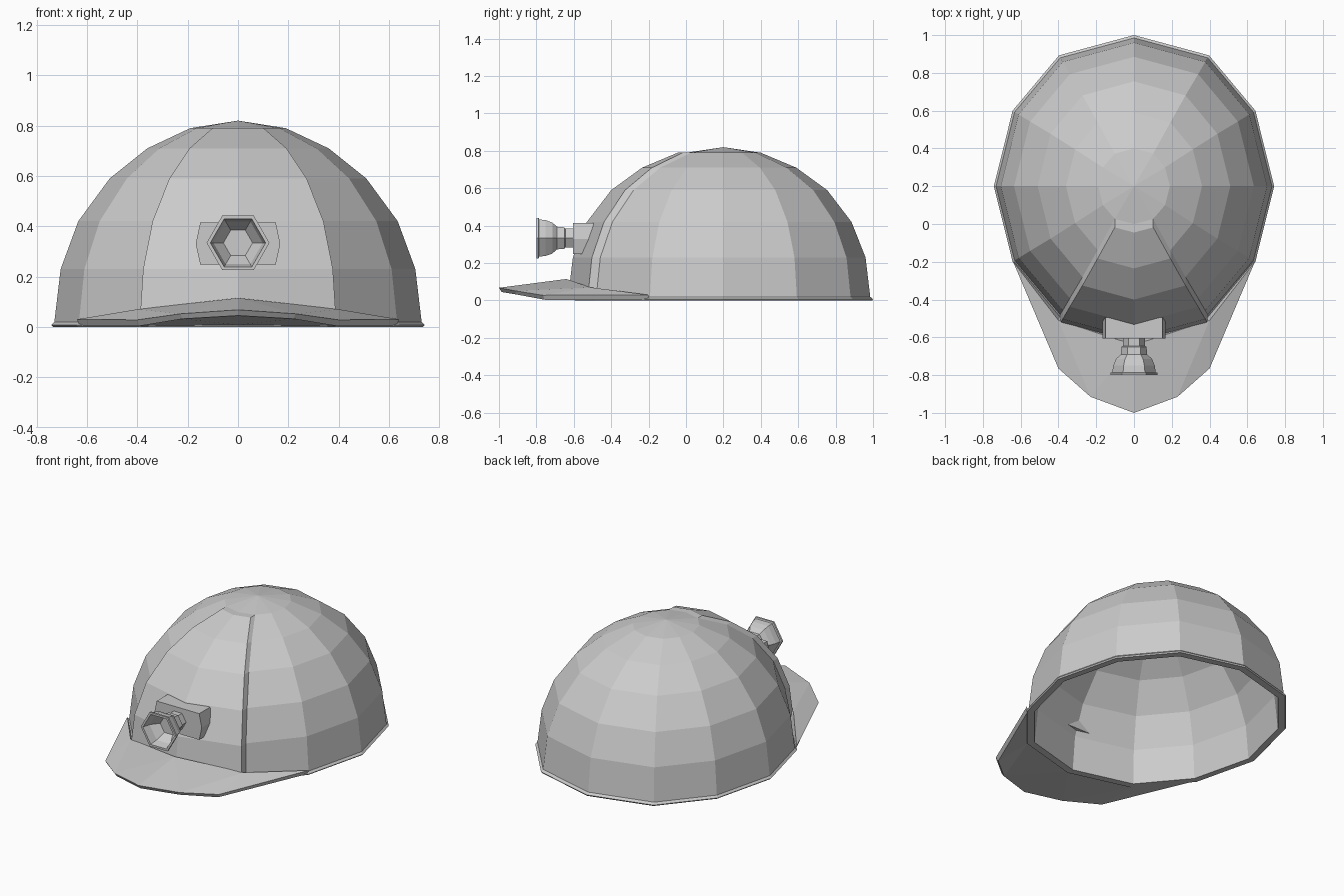
import bpy, bmesh
from math import sin, cos, pi

if "Cube" in bpy.data.objects:
    bpy.data.objects.remove(bpy.data.objects["Cube"])


def make(name, verts, faces, mirror=False):
    me = bpy.data.meshes.new(name)
    me.from_pydata(verts, [], faces)
    bm = bmesh.new()
    bm.from_mesh(me)
    if mirror:
        bmesh.ops.mirror(bm, geom=bm.verts[:] + bm.edges[:] + bm.faces[:],
                         axis='X', merge_dist=0.0005)
    bmesh.ops.remove_doubles(bm, verts=bm.verts, dist=0.0005)
    bmesh.ops.recalc_face_normals(bm, faces=bm.faces)
    bm.to_mesh(me)
    bm.free()
    ob = bpy.data.objects.new(name, me)
    bpy.context.collection.objects.link(ob)
    return ob


def bridge(rings, n):
    """Quads between consecutive closed rings of n points."""
    return [(r * n + i, r * n + (i + 1) % n, (r + 1) * n + (i + 1) % n, (r + 1) * n + i)
            for r in range(rings - 1) for i in range(n)]


# Dome: height, half width, half length of each ring
SHELL = [(0.79, 0.19, 0.20), (0.71, 0.36, 0.39), (0.59, 0.51, 0.555),
         (0.42, 0.635, 0.685), (0.23, 0.705, 0.76), (0.02, 0.73, 0.785)]
CY = 0.2


def dome_point(z, rx, ry, i):
    a = i * pi / 6
    wide = 1.07 if i % 6 in (1, 5) else 1.0
    return (rx * sin(a) * wide, CY - ry * cos(a), z)


# Helmet shell with a small lip and an inner wall
t = 0.035
inner = [(z - t * (0.3 + 0.7 * z), rx - t * (1 - 0.6 * z), ry - t * (1 - 0.6 * z))
         for z, rx, ry in reversed(SHELL[:-1])]
rows = SHELL + [(0.008, 0.742, 0.80), (0.0, 0.735, 0.795), (0.0, 0.695, 0.75)] + inner
verts = [dome_point(*row, i) for row in rows for i in range(12)]
faces = bridge(len(rows), 12)
for z, start in ((0.82, 0), (0.788, (len(rows) - 1) * 12)):
    verts.append((0, CY, z))
    faces += [(start + i, start + (i + 1) % 12, len(verts) - 1) for i in range(12)]
make("helmet_shell", verts, faces)

# Raised front panel: shell strip pushed forward, with side walls
verts, faces = [], []
for row in SHELL:
    strip = [dome_point(*row, i) for i in (-1, 0, 1)]
    front = [(x, y - 0.045, z) for x, y, z in strip]
    verts += [strip[0]] + front + [strip[2]]
for r in range(len(SHELL) - 1):
    for i in range(4):
        a = r * 5 + i
        faces.append((a, a + 1, a + 6, a + 5))
verts.append(dome_point(*SHELL[0], 0))
c = len(verts) - 1
faces += [(0, 1, 2, c), (c, 2, 3, 4)]
make("front_panel", verts, faces)

# Peak: one half, top and underside, mirrored
top = [(0.64, -0.2, 0.03), (0.4, -0.51, 0.07), (0, -0.64, 0.115),
       (0.4, -0.765, 0.028), (0.23, -0.915, 0.052), (0, -1.0, 0.068)]
under = [(0.63, -0.2, 0.004), (0.39, -0.49, 0.004), (0, -0.595, 0.008),
         (0.39, -0.755, 0.004), (0.22, -0.905, 0.032), (0, -0.985, 0.045)]
tris = [(0, 3, 1), (1, 3, 4), (1, 4, 2), (2, 4, 5)]
faces = tris + [tuple(i + 6 for i in reversed(f)) for f in tris]
faces += [(a, b, b + 6, a + 6) for a, b in ((0, 3), (3, 4), (4, 5), (1, 0), (2, 1))]
make("peak", top + under, faces, mirror=True)

# Lamp mount: six-sided plate against the panel
outline = [(-0.15, 0.415), (-0.168, 0.33), (-0.15, 0.248),
           (0.15, 0.248), (0.168, 0.33), (0.15, 0.415)]
verts = [(x, y, z) for y in (-0.605, -0.495) for x, z in outline]
make("lamp_mount", verts, bridge(2, 6) + [tuple(range(6)), tuple(range(6, 12))])

# Lamp: hexagonal lathe along y with a hollow reflector
profile = [(-0.59, 0.058), (-0.645, 0.058), (-0.65, 0.066), (-0.69, 0.07),
           (-0.715, 0.096), (-0.75, 0.11), (-0.785, 0.115), (-0.788, 0.125), (-0.80, 0.125),
           (-0.80, 0.11), (-0.75, 0.098), (-0.70, 0.058)]
verts = [(r * cos(i * pi / 3), y, 0.334 + r * sin(i * pi / 3))
         for y, r in profile for i in range(6)]
n = len(verts)
make("headlamp", verts, bridge(len(profile), 6) + [tuple(range(6)), tuple(range(n - 6, n))])
